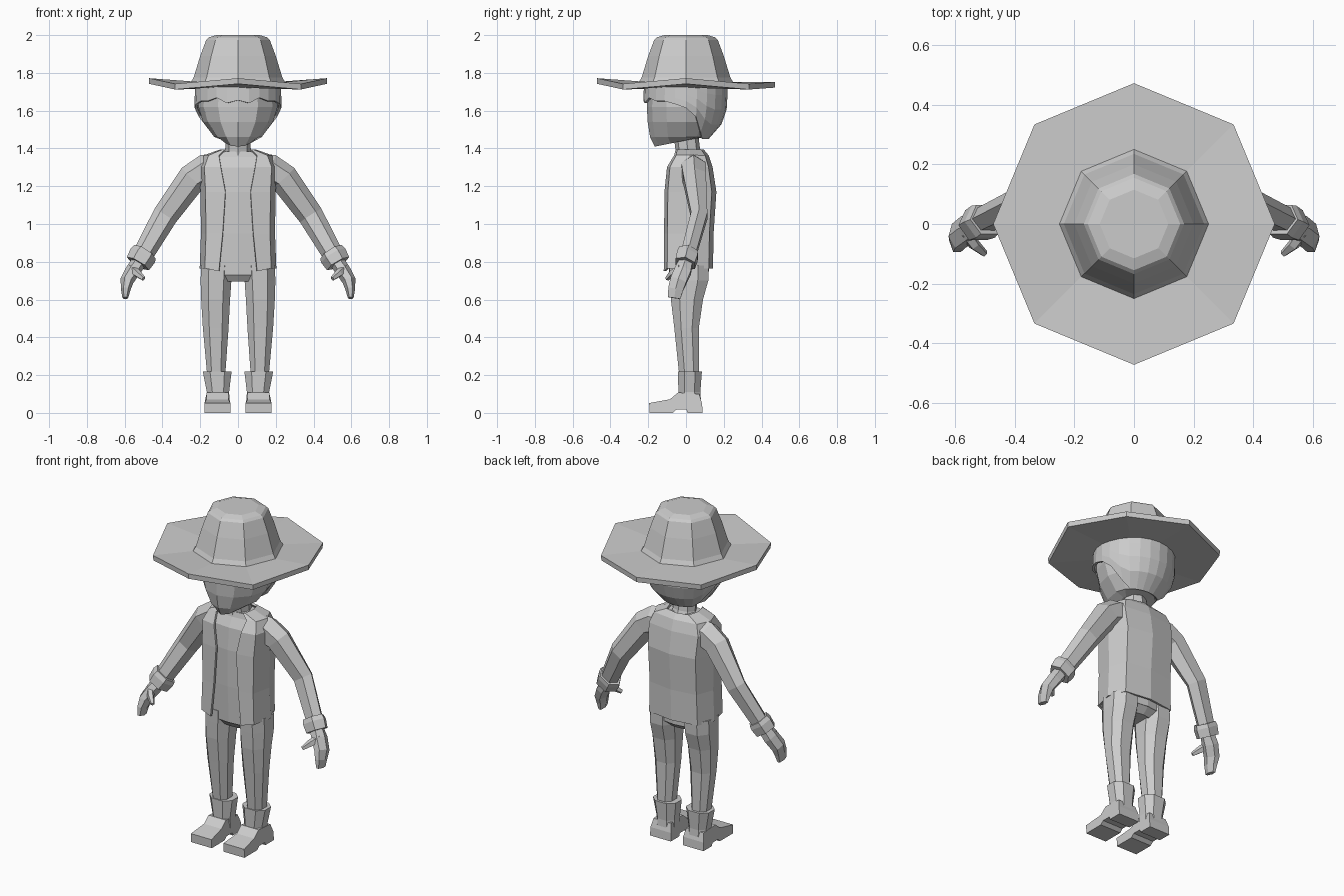
import bpy, bmesh
from math import sin, cos, pi, radians
from mathutils import Vector

if "Cube" in bpy.data.objects:
    bpy.data.objects.remove(bpy.data.objects["Cube"])


def make(name, verts, faces, mirror=False, thick=0):
    me = bpy.data.meshes.new(name)
    me.from_pydata([tuple(v) for v in verts], [], faces)
    bm = bmesh.new()
    bm.from_mesh(me)
    bmesh.ops.recalc_face_normals(bm, faces=bm.faces)
    bm.to_mesh(me)
    bm.free()
    ob = bpy.data.objects.new(name, me)
    bpy.context.collection.objects.link(ob)
    if thick:
        m = ob.modifiers.new("Thickness", "SOLIDIFY")
        m.thickness, m.offset = thick, 0
    if mirror:
        ob.modifiers.new("Mirror", "MIRROR")
    return ob


def loft(name, rings, closed=True, start=True, end=True, **kw):
    """Skin a list of equal-length point rings."""
    n = len(rings[0])
    faces = []
    for r in range(len(rings) - 1):
        for i in range(n if closed else n - 1):
            j = (i + 1) % n
            faces.append((r * n + i, r * n + j, (r + 1) * n + j, (r + 1) * n + i))
    if start:
        faces.append(tuple(range(n)))
    if end:
        faces.append(tuple(range((len(rings) - 1) * n, len(rings) * n)))
    return make(name, [p for r in rings for p in r], faces, **kw)


def tube(name, stations, n=6, **kw):
    """Limb: stations are (x, y, z, radius across, radius along y)."""
    pts = [Vector(s[:3]) for s in stations]
    rings = []
    for i, s in enumerate(stations):
        d = (pts[min(i + 1, len(pts) - 1)] - pts[max(i - 1, 0)]).normalized()
        v = Vector((0, 1, 0))
        v = (v - d * v.dot(d)).normalized()
        u = v.cross(d)
        rings.append([pts[i] + u * s[3] * cos(2 * pi * k / n) + v * s[4] * sin(2 * pi * k / n)
                      for k in range(n)])
    return loft(name, rings, **kw)


def half_box(z, w, yf, yb, opening):
    """Rounded body section, from the front opening round the back."""
    half = [(max(opening, 0.001), yf), (.87 * w, yf * .85), (w, .02), (.8 * w, yb * .85)]
    right = [Vector((x, y, z)) for x, y in half]
    left = [Vector((-p.x, p.y, z)) for p in reversed(right)]
    return right + [Vector((0, yb, z))] + left


def lerp(table, t):
    for a, b in zip(table, table[1:]):
        if t <= b[0]:
            f = max(0, (t - a[0]) / (b[0] - a[0]))
            return [p + (q - p) * f for p, q in zip(a[1:], b[1:])]
    return list(table[-1][1:])


# Hat: octagonal, gently rippled brim and tapered crown
ripple = [.02, -.01, .0, -.01, .02, -.01, .02, -.01]  # starts at +x, anticlockwise


def octagon(r, z, wave=0):
    return [Vector((r * cos(k * pi / 4), r * sin(k * pi / 4), z + wave * ripple[k])) for k in range(8)]


loft("hat", [octagon(.19, 1.722), octagon(.47, 1.722, 1), octagon(.472, 1.752, 1),
             octagon(.25, 1.75), octagon(.235, 1.775), octagon(.2, 1.89),
             octagon(.168, 1.975), octagon(.155, 1.988), octagon(.115, 2.0)], start=False)

# Head: z, half width, front, back
head = [(1.41, .075, .165, .02), (1.46, .125, .19, .11), (1.54, .185, .203, .175),
        (1.62, .21, .207, .198), (1.76, .205, .2, .2)]


def skull(z, a, grow=0):
    rx, f, b = lerp(head, z)
    c = cos(a)
    return Vector(((rx + grow) * sin(a), -c * ((f if c > 0 else b) + grow), z))


rings = [[skull(h[0], 2 * pi * k / 12) for k in range(12)] for h in head]
for p in rings[0]:
    p.z += max(0, p.y + .165) * .2
loft("head", rings)

# Hair: shell with jagged fringe and low nape
fringe = [(0, 1.655), (15, 1.64), (30, 1.668), (45, 1.65), (60, 1.65), (75, 1.635),
          (90, 1.615), (105, 1.57), (120, 1.49), (135, 1.455), (180, 1.455)]
rows = []
for r in range(5):
    row = []
    for k in range(24):
        deg = 15 * k
        zb = lerp(fringe, min(deg, 360 - deg))[0]
        row.append(skull(1.76 + (zb - 1.76) * r / 4, radians(deg), .014))
    rows.append(row)
loft("hair", rows, start=False, end=False, thick=.014)

# Neck and collar
tube("neck", [(0, .02, 1.34, .085, .075), (0, .01, 1.39, .068, .065), (0, .0, 1.47, .065, .065)], 8)

# Shirt and hips
loft("shirt", [half_box(*s, 0) for s in
               [(.73, .185, -.09, .12), (.95, .175, -.098, .125), (1.17, .18, -.098, .14),
                (1.3, .18, -.085, .125), (1.355, .15, -.055, .1), (1.385, .075, -.05, .075)]])
loft("hips", [half_box(*s, 0) for s in [(.695, .1, -.06, .08), (.73, .19, -.085, .118), (.82, .188, -.09, .118)]])

# Open jacket: z, half width, front, back, half opening
jacket = [half_box(*s) for s in
          [(.765, .197, -.112, .137, .1), (.95, .19, -.11, .14, .08), (1.17, .193, -.108, .155, .066),
           (1.3, .2, -.095, .135, .09), (1.36, .175, -.058, .115, .1), (1.39, .09, -.05, .09, .07)]]
for i in (0, -1):
    jacket[0][i].z -= .015
loft("jacket", jacket, closed=False, start=False, end=False, thick=.012)

# Sleeves, cuffs
tube("sleeves", [(.09, .04, 1.3, .075, .06), (.17, .04, 1.285, .085, .075), (.24, .045, 1.245, .078, .07),
                 (.385, .07, 1.045, .067, .05), (.505, .012, .835, .055, .045)], 6, mirror=True)
tube("cuffs", [(.492, .015, .852, .068, .058), (.505, .008, .832, .074, .064),
               (.53, -.004, .79, .068, .06)], 6, mirror=True)

# Hands: palm with bent fingers, and a thumb
tube("hands", [(.525, 0, .8, .04, .04), (.555, -.015, .755, .04, .05), (.588, -.04, .7, .036, .05),
               (.594, -.055, .655, .026, .046), (.597, -.062, .608, .015, .038)], 6, mirror=True)
tube("thumbs", [(.565, -.025, .765, .022, .025), (.535, -.07, .74, .022, .02),
                (.5, -.1, .71, .012, .012)], 5, mirror=True)


# Legs and boot shafts: z, inner x, outer x, front y, back y
def leg_ring(z, x0, x1, yf, yb):
    cx, cy, rx, ry = (x0 + x1) / 2, (yf + yb) / 2, (x1 - x0) / 2, (yb - yf) / 2
    shape = [(1, -.45), (1, .45), (.5, 1), (-.5, 1), (-1, .45), (-1, -.45), (-.5, -1), (.5, -1)]
    return [Vector((cx + rx * a, cy + ry * b, z)) for a, b in shape]


loft("legs", [leg_ring(*s) for s in
              [(.15, .066, .163, -.035, .065), (.22, .066, .165, -.038, .07), (.45, .05, .186, -.062, .068),
               (.6, .042, .195, -.08, .09), (.7, .035, .198, -.085, .118), (.78, .03, .195, -.088, .12)]],
     mirror=True)
loft("boot_shafts", [leg_ring(*s) for s in
                     [(.03, .043, .17, -.045, .082), (.11, .047, .165, -.04, .076), (.218, .034, .186, -.043, .084)]],
     mirror=True)

# Boot feet: side profile with heel notch, widened at the sole
profile = [(-.193, 0), (-.195, .052), (-.085, .072), (-.042, .108), (.07, .1), (.085, .05), (.088, 0),
           (.008, 0), (.002, .018), (-.05, .018), (-.07, 0)]
loft("boot_feet", [[Vector((.109 + s * (.058 if z > .06 else .069), y, z)) for y, z in profile]
                   for s in (-1, 1)], mirror=True)
